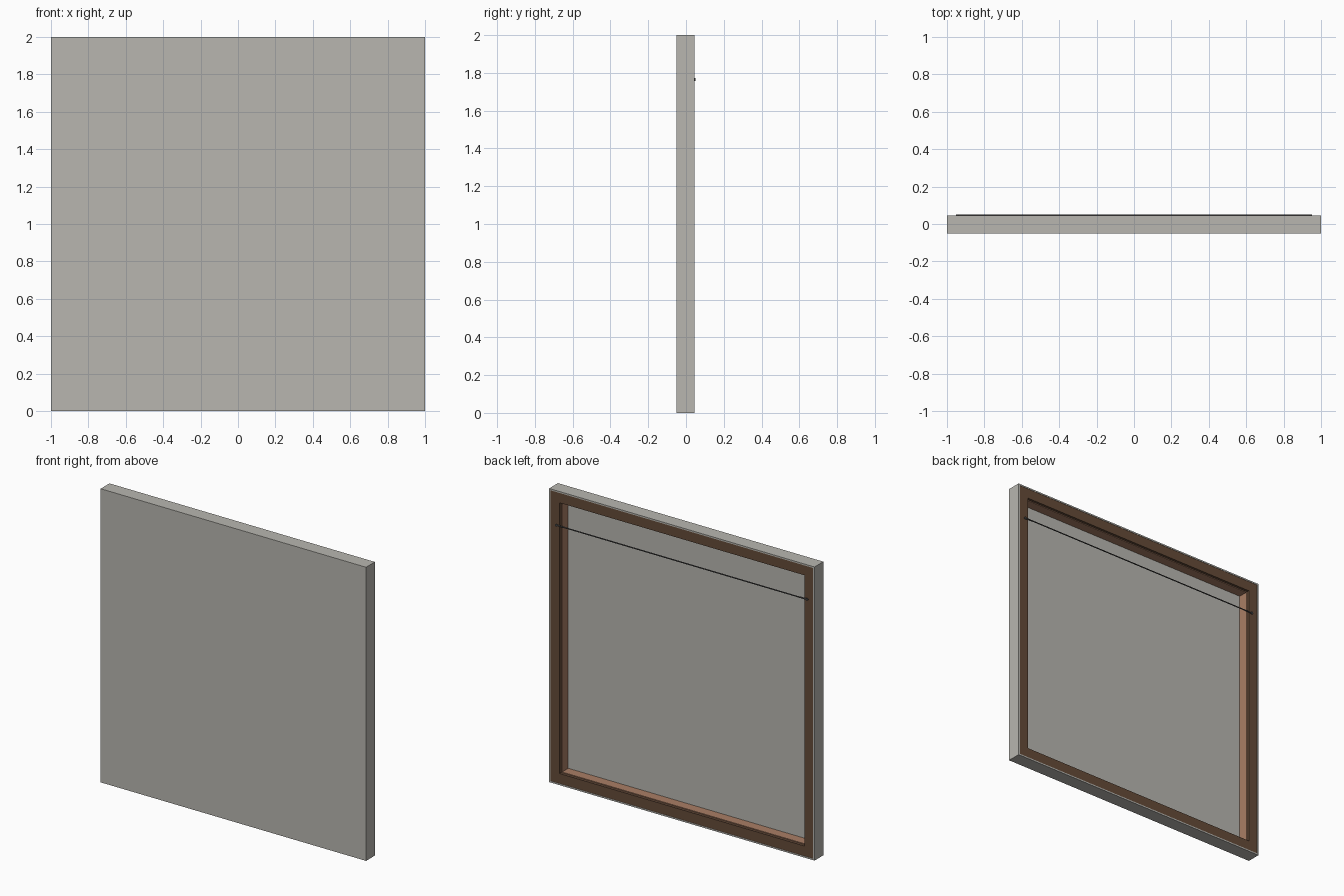
import bpy
import bmesh
import math

cube = bpy.data.objects.get("Cube")
if cube:
    bpy.data.objects.remove(cube, do_unlink=True)


def material(name, rgb):
    m = bpy.data.materials.new(name)
    m.use_nodes = True
    m.diffuse_color = (*rgb, 1)
    m.node_tree.nodes["Principled BSDF"].inputs["Base Color"].default_value = (*rgb, 1)
    return m


linen = material("linen_grey", (0.48, 0.47, 0.435))
dark_wood = material("dark_wood", (0.13, 0.07, 0.04))
light_wood = material("light_wood", (0.40, 0.21, 0.13))
steel = material("wire_grey", (0.07, 0.07, 0.07))


def square_sweep(name, profile, mat, closed=True):
    """Sweep a (half_size, y) profile round a square; open profiles get end caps."""
    bm = bmesh.new()
    rows = [[bm.verts.new((sx * r, y, 1 + sz * r))
             for sx, sz in ((-1, -1), (1, -1), (1, 1), (-1, 1))]
            for r, y in profile]
    pairs = list(zip(rows, rows[1:]))
    if closed:
        pairs.append((rows[-1], rows[0]))
    else:
        bm.faces.new(rows[0])
        bm.faces.new(rows[-1])
    for a, b in pairs:
        for i in range(4):
            j = (i + 1) % 4
            bm.faces.new((a[i], a[j], b[j], b[i]))
    bmesh.ops.recalc_face_normals(bm, faces=bm.faces)
    me = bpy.data.meshes.new(name)
    bm.to_mesh(me)
    bm.free()
    me.materials.append(mat)
    ob = bpy.data.objects.new(name, me)
    bpy.context.collection.objects.link(ob)
    return ob


# Stretched canvas: a shallow tray open at the back
square_sweep("canvas", [(0.99, -0.042), (0.99, 0.045), (1, 0.045), (1, -0.05)],
             linen, closed=False)

# Stretcher bars: light inner body with a darker backing strip
square_sweep("stretcher_body",
             [(0.99, -0.042), (0.917, -0.042), (0.917, 0.024), (0.99, 0.024)], light_wood)
square_sweep("stretcher_backing",
             [(0.99, 0.024), (0.922, 0.024), (0.922, 0.043), (0.99, 0.043)], dark_wood)

# Hanging wire and its fixings
WIRE_Z = 1.765


def rod(name, radius, depth, location, rotation):
    bpy.ops.mesh.primitive_cylinder_add(vertices=10, radius=radius, depth=depth,
                                        location=location, rotation=rotation)
    ob = bpy.context.object
    ob.name = name
    ob.data.materials.append(steel)
    bpy.ops.object.shade_smooth_by_angle()


rod("hanging_wire", 0.004, 1.88, (0, 0.046, WIRE_Z), (0, math.pi / 2, 0))
for side, x in (("left", 0.945), ("right", -0.945)):
    rod(side + "_screw", 0.008, 0.012, (x, 0.044, WIRE_Z), (math.pi / 2, 0, 0))
    # Wire twisted back on itself beside the screw
    rod(side + "_wire_twist", 0.005, 0.05, (x * 0.965, 0.045, WIRE_Z), (0, math.pi / 2, 0))
